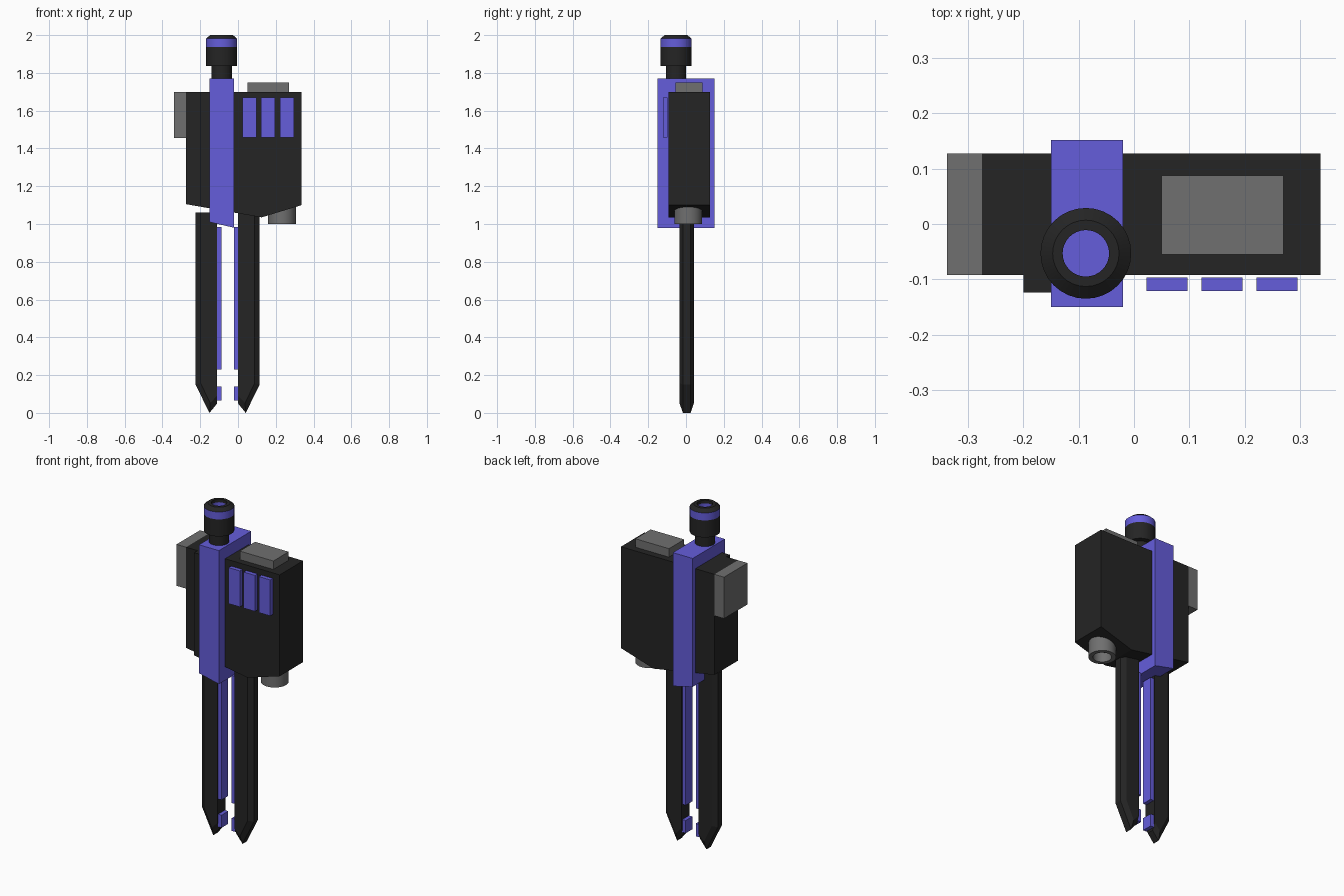
import bpy, bmesh, math

if "Cube" in bpy.data.objects:
    bpy.data.objects.remove(bpy.data.objects["Cube"])


def material(name, r, g, b):
    m = bpy.data.materials.new(name)
    m.diffuse_color = (r, g, b, 1)
    m.use_nodes = True
    m.node_tree.nodes["Principled BSDF"].inputs["Base Color"].default_value = m.diffuse_color
    return m


BLACK = material("black", 0.018, 0.018, 0.018)
PURPLE = material("purple", 0.13, 0.11, 0.71)
GREY = material("grey", 0.16, 0.16, 0.16)


def finish(name, bm, mat):
    bmesh.ops.recalc_face_normals(bm, faces=bm.faces)
    me = bpy.data.meshes.new(name)
    bm.to_mesh(me)
    bm.free()
    me.materials.append(mat)
    ob = bpy.data.objects.new(name, me)
    bpy.context.collection.objects.link(ob)
    return ob


def loft(name, sections, mat):
    """Join (y, xz-profile) sections front to back and cap the ends."""
    bm = bmesh.new()
    rings = [[bm.verts.new((x, y, z)) for x, z in prof] for y, prof in sections]
    n = len(rings[0])
    for a, b in zip(rings, rings[1:]):
        for i in range(n):
            j = (i + 1) % n
            bm.faces.new((a[i], a[j], b[j], b[i]))
    bm.faces.new(rings[0])
    bm.faces.new(rings[-1])
    return finish(name, bm, mat)


def plate(name, prof, y0, y1, mat):
    return loft(name, [(y0, prof), (y1, prof)], mat)


def box(name, x0, x1, y0, y1, z0, z1, mat):
    return plate(name, [(x0, z0), (x1, z0), (x1, z1), (x0, z1)], y0, y1, mat)


def lathe(name, cx, cy, prof, mat, seg=32):
    """Spin a closed (radius, z) profile into a ring-shaped solid."""
    bm = bmesh.new()
    rings = []
    for k in range(seg):
        a = 2 * math.pi * k / seg
        rings.append([bm.verts.new((cx + r * math.cos(a), cy + r * math.sin(a), z))
                      for r, z in prof])
    n = len(prof)
    for k in range(seg):
        a, b = rings[k], rings[(k + 1) % seg]
        for i in range(n):
            j = (i + 1) % n
            bm.faces.new((a[i], a[j], b[j], b[i]))
    ob = finish(name, bm, mat)
    bpy.ops.object.select_all(action='DESELECT')
    ob.select_set(True)
    bpy.context.view_layer.objects.active = ob
    bpy.ops.object.shade_smooth_by_angle(angle=math.radians(30))
    return ob


# Housing and the upright slab running through it
plate("housing", [(-0.275, 1.105), (0.125, 1.035), (0.337, 1.10), (0.337, 1.70), (-0.275, 1.70)],
      -0.092, 0.127, BLACK)
plate("housing_rib", [(-0.2, 1.092), (-0.148, 1.083), (-0.148, 1.70), (-0.2, 1.70)],
      -0.124, -0.09, BLACK)
plate("center_slab", [(-0.15, 1.01), (-0.02, 0.98), (-0.02, 1.77), (-0.15, 1.77)],
      -0.15, 0.152, PURPLE)

# Grey blocks on the side and top
box("side_block", -0.338, -0.275, -0.092, 0.127, 1.455, 1.70, GREY)
box("top_block", 0.05, 0.27, -0.055, 0.088, 1.69, 1.75, GREY)

# Row of three front buttons
for i in range(3):
    x = 0.023 + i * 0.0993
    box(f"button_{i + 1}", x, x + 0.074, -0.121, -0.097, 1.457, 1.67, PURPLE)

# Hollow thumb wheel with coloured band
KX, KY = -0.087, -0.053
lathe("knob_neck", KX, KY, [(0.042, 1.765), (0.054, 1.765), (0.054, 1.845), (0.042, 1.845)], BLACK)
lathe("knob_grip", KX, KY, [(0.042, 1.837), (0.082, 1.837), (0.082, 1.938), (0.042, 1.938)], BLACK)
lathe("knob_band", KX, KY, [(0.042, 1.938), (0.082, 1.938), (0.082, 1.982), (0.042, 1.982)], PURPLE)
lathe("knob_cap", KX, KY, [(0.042, 1.982), (0.082, 1.982), (0.06, 2.0), (0.042, 2.0)], BLACK)

# Hollow port below the housing
lathe("port", 0.232, 0.012, [(0.05, 1.0), (0.074, 1.0), (0.074, 1.13), (0.05, 1.13)], GREY)

# Pair of jaws with bevelled outer edge, mirrored about their middle, with lining strips
MID = -0.055
full = [(0.055, 1.06), (0.17, 1.06), (0.17, 0.15), (0.096, 0.0), (0.055, 0.05)]
inset = [(0.055, 1.06), (0.143, 1.06), (0.143, 0.157), (0.092, 0.052), (0.055, 0.092)]
for side, s in (("left", -1), ("right", 1)):
    f = [(MID + s * x, z) for x, z in full]
    g = [(MID + s * x, z) for x, z in inset]
    loft(f"jaw_{side}", [(-0.035, g), (-0.016, f), (0.024, f), (0.042, g)], BLACK)
    for part, z0, z1 in (("strip", 0.23, 0.985), ("tip_pad", 0.065, 0.14)):
        box(f"{part}_{side}", MID + s * 0.033, MID + s * 0.056, -0.028, 0.034, z0, z1, PURPLE)
